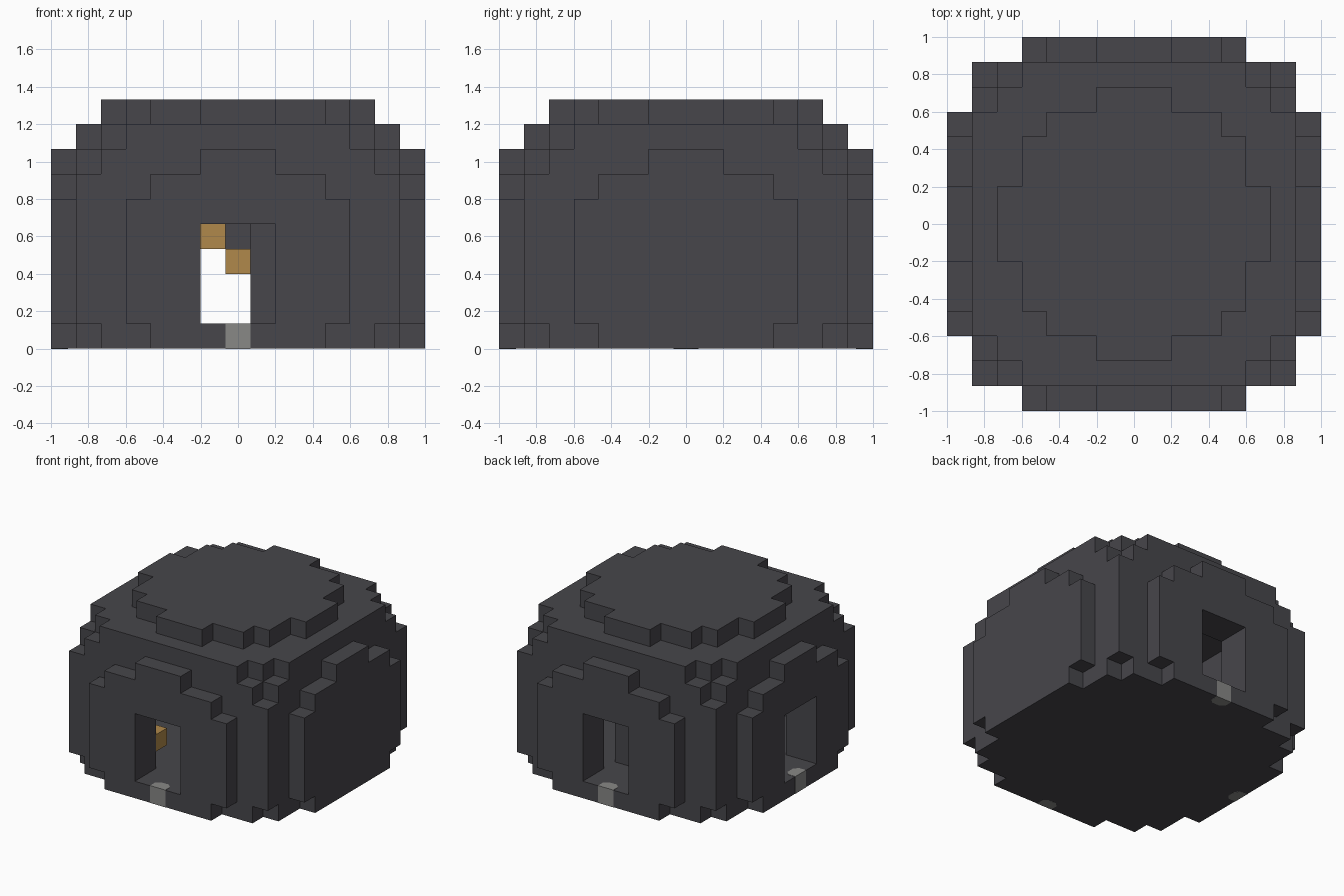
import bpy, bmesh
from mathutils import Vector

cube = bpy.data.objects.get("Cube")
if cube:
    bpy.data.objects.remove(cube, do_unlink=True)

U = 2 / 15  # edge of one block


def material(name, rgb):
    m = bpy.data.materials.new(name)
    m.use_nodes = True
    m.diffuse_color = (*rgb, 1)
    bsdf = m.node_tree.nodes["Principled BSDF"]
    bsdf.inputs["Base Color"].default_value = (*rgb, 1)
    bsdf.inputs["Roughness"].default_value = 0.9
    return m


STONE = material("dark stone", (0.063, 0.061, 0.070))
PALE = material("pale grey", (0.246, 0.246, 0.240))
WOOD = material("golden wood", (0.434, 0.250, 0.069))


def add_object(name, bm, mat):
    bmesh.ops.recalc_face_normals(bm, faces=bm.faces)
    mesh = bpy.data.meshes.new(name)
    bm.to_mesh(mesh)
    bm.free()
    mesh.materials.append(mat)
    obj = bpy.data.objects.new(name, mesh)
    bpy.context.collection.objects.link(obj)
    return obj


def block_mesh(name, cells, mat):
    """Skin a set of grid cells with their exposed faces only."""
    bm = bmesh.new()
    verts = {}

    def vert(p):
        if p not in verts:
            x, y, z = p
            verts[p] = bm.verts.new(((x - 0.5) * U, (y - 0.5) * U, z * U))
        return verts[p]

    for cell in cells:
        for axis in range(3):
            for side in (0, 1):
                near = list(cell)
                near[axis] += 2 * side - 1
                if tuple(near) in cells:
                    continue
                ring = []
                for s, t in ((0, 0), (1, 0), (1, 1), (0, 1)):
                    p = list(cell)
                    p[axis] += side
                    p[(axis + 1) % 3] += s
                    p[(axis + 2) % 3] += t
                    ring.append(vert(tuple(p)))
                bm.faces.new(ring if side else ring[::-1])
    # merge coplanar block faces into large flat ones
    bmesh.ops.dissolve_limit(bm, angle_limit=0.01, verts=bm.verts, edges=bm.edges)
    return add_object(name, bm, mat)


# Dome layers from the ground up: half width for each row out from the middle
base = [7, 7, 7, 7, 6, 6, 5, 3]
body = [7, 7, 7, 7, 7, 6, 6, 4]
shoulder = [7, 7, 7, 7, 6, 6, 6, 3]
eaves = [7, 7, 6, 6, 6, 6, 5, 1]
roof = [6, 6, 6, 6, 6, 5, 4]
cap = [5, 5, 4, 4, 3, 1]
layers = [base] + [body] * 5 + [shoulder, eaves, roof, cap]

shell = set()
for k, rows in enumerate(layers):
    for y in range(-len(rows) + 1, len(rows)):
        w = rows[abs(y)]
        shell |= {(x, y, k) for x in range(-w, w + 1)}

# Hollow room and three doorways
for k in range(1, 8):
    for x in range(-5, 6):
        for y in range(-5, 6):
            if abs(x) + abs(y) < 10:
                shell.discard((x, y, k))
for k in range(1, 5):
    for across in (-1, 0, 1):
        for depth in (6, 7):
            shell.discard((across, -depth, k))
            shell.discard((across, depth, k))
            shell.discard((-depth, across, k))
block_mesh("dome_shell", shell, STONE)

# Things inside the room
block_mesh("inner_column", {(1, 4, k) for k in range(1, 8)}, STONE)
block_mesh("hanging_block", {(0, 1, k) for k in range(4, 8)}, STONE)
block_mesh("upper_wood_step", {(-1, 0, 4)}, WOOD)
block_mesh("lower_wood_step", {(0, 0, 3)}, WOOD)
block_mesh("side_wood_block", {(-2, -5, 2)}, WOOD)


def threshold(name, out):
    """Door stone with a chamfered inner end, set into the base layer."""
    out = Vector(out)
    side = Vector((-out.y, out.x, 0))
    half = U / 2
    profile = [(-half, 1.001), (half, 1.001), (half, 0.94),
               (half / 2, 0.91), (-half / 2, 0.91), (-half, 0.94)]
    bm = bmesh.new()
    face = bm.faces.new([bm.verts.new(side * s + out * d - Vector((0, 0, 0.001)))
                         for s, d in profile])
    top = bmesh.ops.extrude_face_region(bm, geom=[face])["geom"]
    bmesh.ops.translate(bm, vec=(0, 0, U + 0.003),
                        verts=[g for g in top if isinstance(g, bmesh.types.BMVert)])
    add_object(name, bm, PALE)


threshold("front_threshold", (0, -1, 0))
threshold("back_threshold", (0, 1, 0))
threshold("right_threshold", (-1, 0, 0))
